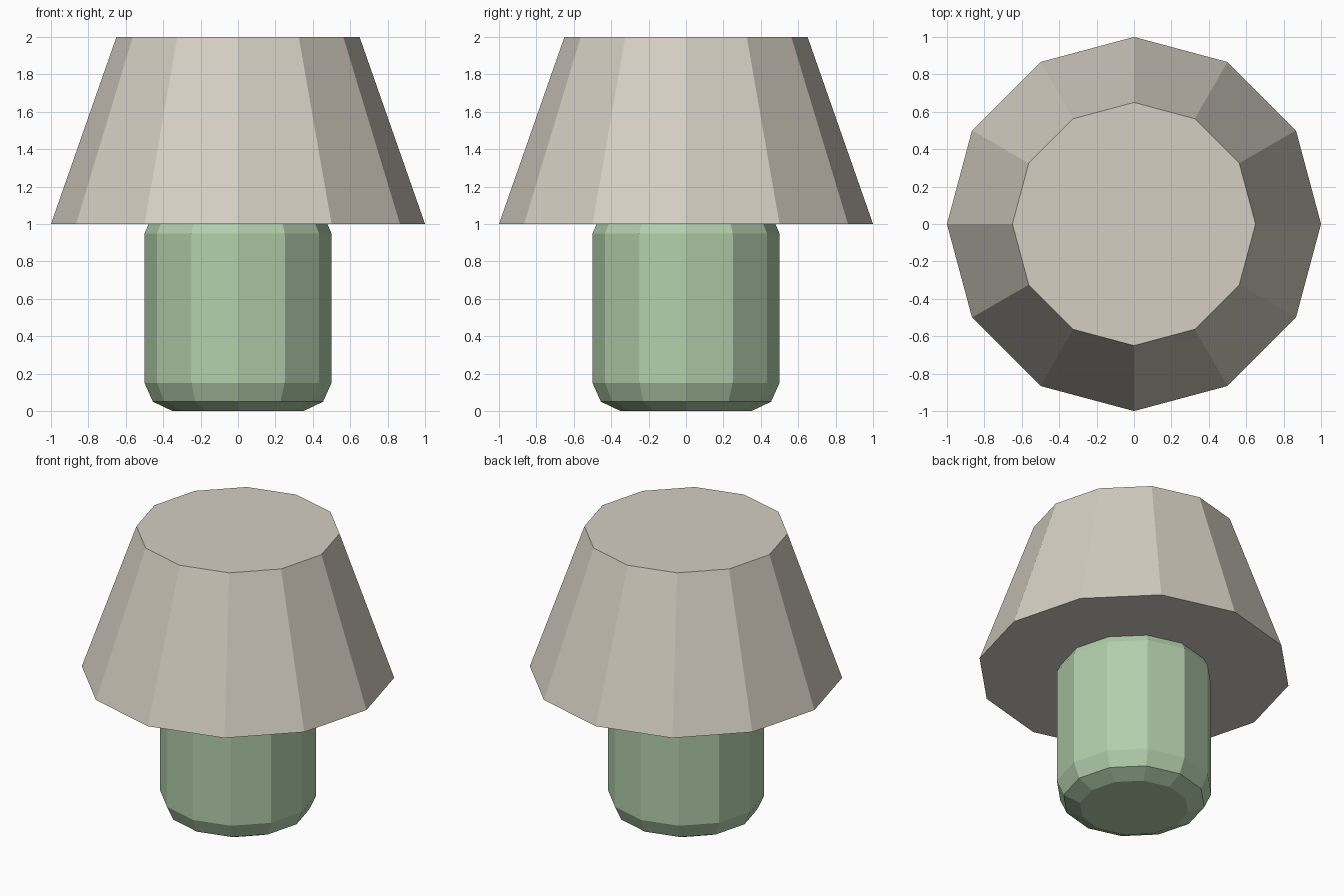
import bpy
import bmesh
from math import cos, sin, tau

cube = bpy.data.objects.get("Cube")
if cube:
    bpy.data.objects.remove(cube, do_unlink=True)

SIDES = 12


def make_material(name, rgb):
    mat = bpy.data.materials.new(name)
    mat.use_nodes = True
    colour = (*rgb, 1)
    mat.diffuse_color = colour
    bsdf = next(n for n in mat.node_tree.nodes if n.type == 'BSDF_PRINCIPLED')
    bsdf.inputs["Base Color"].default_value = colour
    return mat


def lathe(name, profile, mat):
    """Closed, flat-faced solid from (radius, height) rings, bottom to top."""
    bm = bmesh.new()
    rings = [[bm.verts.new((r * cos(tau * i / SIDES), r * sin(tau * i / SIDES), z))
              for i in range(SIDES)] for r, z in profile]
    for low, high in zip(rings, rings[1:]):
        for i in range(SIDES):
            j = (i + 1) % SIDES
            bm.faces.new((low[i], low[j], high[j], high[i]))
    bm.faces.new(reversed(rings[0]))
    bm.faces.new(rings[-1])
    mesh = bpy.data.meshes.new(name)
    bm.to_mesh(mesh)
    bm.free()
    mesh.materials.append(mat)
    obj = bpy.data.objects.new(name, mesh)
    bpy.context.collection.objects.link(obj)
    return obj


cream = make_material("warm cream", (0.66, 0.62, 0.54))
green = make_material("sage green", (0.45, 0.62, 0.41))

# Rounded base, its upper end tucked inside the shade
lathe("lamp_base", [(0.35, 0), (0.455, 0.05), (0.5, 0.15),
                    (0.5, 0.95), (0.455, 1.05), (0.35, 1.1)], green)

# Tapered shade, closed at both ends
lathe("lamp_shade", [(1, 1), (0.65, 2)], cream)
